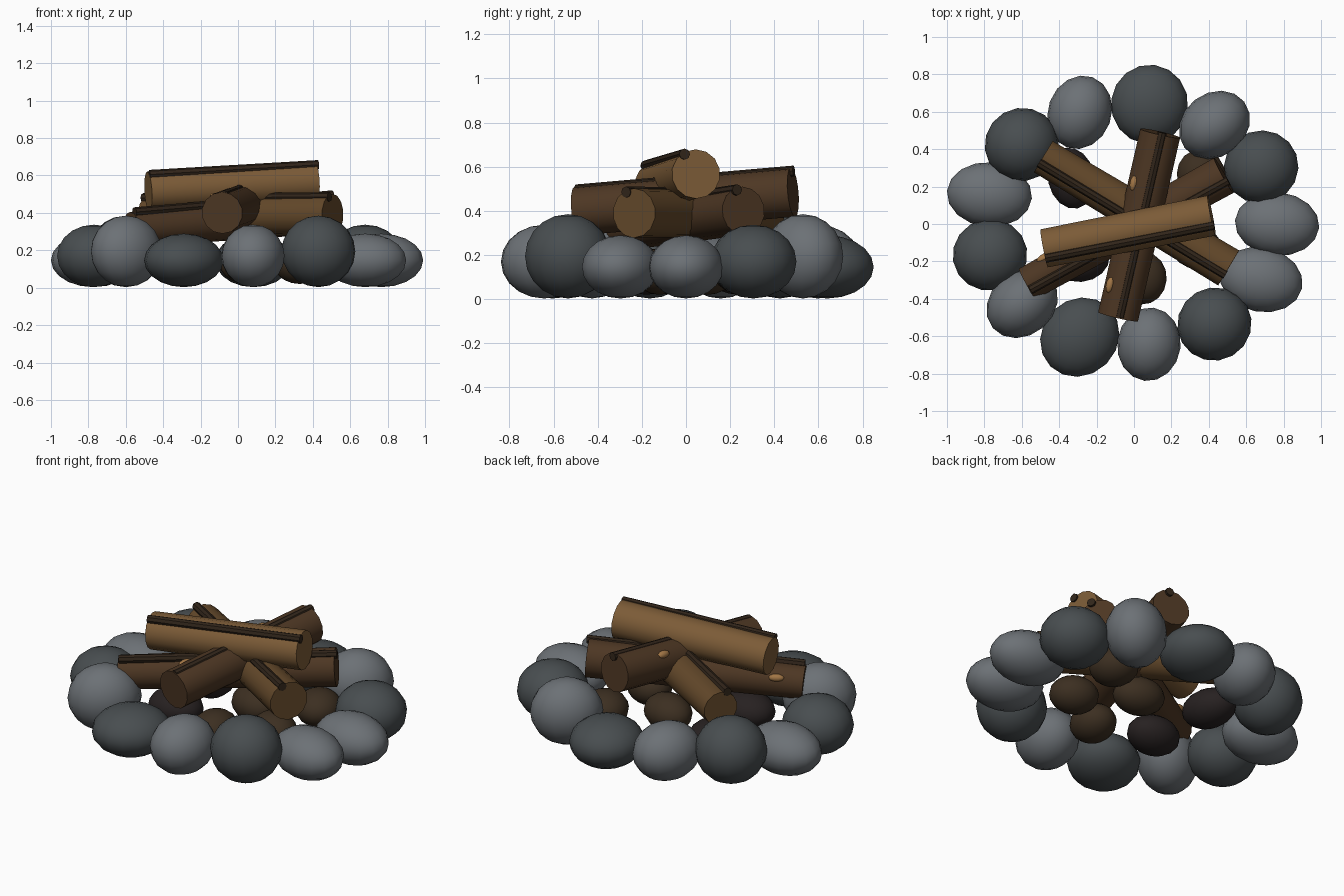
import bpy
from math import radians
from mathutils import Vector

if "Cube" in bpy.data.objects:
    bpy.data.objects.remove(bpy.data.objects["Cube"])


def material(name, rgb):
    m = bpy.data.materials.new(name)
    m.diffuse_color = (*rgb, 1)
    m.use_nodes = True
    m.node_tree.nodes["Principled BSDF"].inputs["Base Color"].default_value = m.diffuse_color
    return m


STONE_LIGHT = material("light_stone", (0.15, 0.165, 0.18))
STONE_DARK = material("dark_stone", (0.065, 0.075, 0.08))
BARK_LIGHT = material("light_bark", (0.20, 0.105, 0.038))
BARK_MID = material("mid_bark", (0.125, 0.065, 0.023))
BARK_DARK = material("dark_bark", (0.075, 0.038, 0.017))
RIDGE = material("bark_ridge", (0.03, 0.018, 0.01))
KNOT = material("knot_wood", (0.36, 0.18, 0.06))
EMBER_BROWN = material("brown_coal", (0.045, 0.028, 0.015))
EMBER_DARK = material("dark_coal", (0.02, 0.015, 0.015))


def finish(name, mat):
    ob = bpy.context.object
    ob.name = name
    ob.data.materials.append(mat)
    return ob


def pebble(name, loc, radii, turn, mat, segments=16, rings=10):
    bpy.ops.mesh.primitive_uv_sphere_add(segments=segments, ring_count=rings, radius=1,
                                         location=loc, rotation=(0, 0, radians(turn)))
    ob = finish(name, mat)
    ob.scale = radii
    bpy.ops.object.shade_smooth()
    return ob


def rod(name, a, b, r1, r2, mat, sides=14):
    a, b = Vector(a), Vector(b)
    d = b - a
    bpy.ops.mesh.primitive_cone_add(vertices=sides, radius1=r1, radius2=r2,
                                    depth=d.length, location=(a + b) / 2)
    ob = finish(name, mat)
    ob.rotation_euler = d.to_track_quat('Z', 'Y').to_euler()
    bpy.ops.object.shade_smooth_by_angle(angle=radians(40))
    return ob


# ring of stones: x, y, two half widths, turn; heights repeat every three
stones = [
    (0.765, 0.00, 0.226, 0.17, -5), (0.68, 0.305, 0.20, 0.195, 20),
    (0.43, 0.53, 0.202, 0.17, 38), (0.083, 0.64, 0.212, 0.206, 83),
    (-0.29, 0.597, 0.20, 0.17, 70), (-0.60, 0.425, 0.20, 0.195, 30),
    (-0.773, 0.157, 0.228, 0.173, -5), (-0.77, -0.165, 0.20, 0.192, 10),
    (-0.598, -0.425, 0.205, 0.17, 40), (-0.29, -0.605, 0.222, 0.202, 45),
    (0.08, -0.643, 0.197, 0.17, 83), (0.43, -0.535, 0.20, 0.195, 30),
    (0.68, -0.297, 0.224, 0.173, -12),
]
for i, (x, y, a, b, turn) in enumerate(stones):
    h = (0.143, 0.167, 0.191)[i % 3]
    pebble(f"ring_stone_{i + 1}", (x, y, h + 0.003), (a, b, h), turn,
           STONE_DARK if i % 2 else STONE_LIGHT)

# burnt coals under the logs
coals = [
    (0.33, -0.12, 0.14, 0.12, EMBER_BROWN), (0.05, 0.10, 0.15, 0.12, EMBER_BROWN),
    (0.05, -0.29, 0.125, 0.14, EMBER_BROWN), (-0.29, -0.18, 0.16, 0.13, EMBER_DARK),
    (-0.335, 0.245, 0.125, 0.165, EMBER_DARK), (0.36, 0.26, 0.13, 0.14, EMBER_BROWN),
]
for i, (x, y, a, b, mat) in enumerate(coals):
    pebble(f"coal_{i + 1}", (x, y, 0.125), (a, b, 0.105), i * 8 - 20, mat)

# stacked logs, each with a bark ridge: ends, end radii, ridge offset
logs = [
    ((-0.485, 0.36, 0.385), (0.506, -0.235, 0.39), 0.10, 0.112, (-0.02, -0.035, 0.095), BARK_MID),
    ((-0.57, -0.32, 0.31), (0.48, 0.26, 0.40), 0.095, 0.11, (0.02, -0.03, 0.095), BARK_DARK),
    ((-0.085, -0.495, 0.40), (0.14, 0.485, 0.485), 0.112, 0.112, (0.01, 0, 0.095), BARK_DARK),
    ((-0.48, -0.13, 0.515), (0.415, 0.045, 0.567), 0.106, 0.112, (0.01, -0.052, 0.09), BARK_LIGHT),
]
for i, (a, b, r1, r2, off, mat) in enumerate(logs):
    rod(f"log_{i + 1}", a, b, r1, r2, mat)
    along = (Vector(b) - Vector(a)).normalized() * 0.004
    off = Vector(off)
    rod(f"bark_ridge_{i + 1}", Vector(a) + off - along, Vector(b) + off + along,
        0.025, 0.025, RIDGE, 8)

# knots on the logs
for i, (loc, turn) in enumerate([((0.0, 0.22, 0.53), -13), ((-0.128, -0.325, 0.485), -13),
                                 ((-0.48, -0.18, 0.365), -61)]):
    pebble(f"knot_{i + 1}", loc, (0.022, 0.045, 0.022), turn, KNOT, 10, 6)
